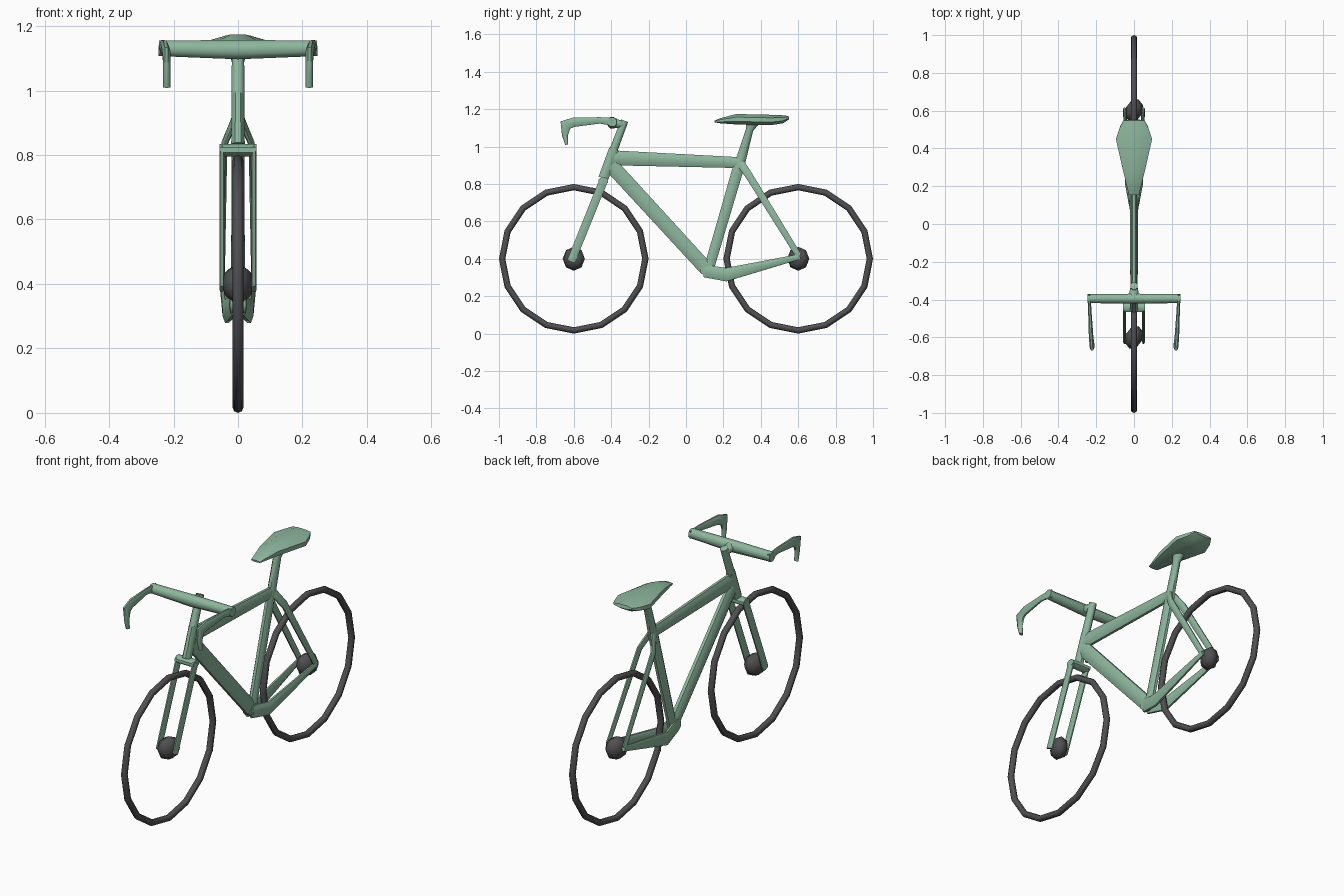
import bpy, bmesh, math
from mathutils import Vector

cube = bpy.data.objects.get("Cube")
if cube:
    bpy.data.objects.remove(cube, do_unlink=True)


def material(name, colour):
    m = bpy.data.materials.new(name)
    m.use_nodes = True
    m.diffuse_color = (*colour, 1)
    bsdf = next(n for n in m.node_tree.nodes if n.type == 'BSDF_PRINCIPLED')
    bsdf.inputs["Base Color"].default_value = (*colour, 1)
    return m


GREEN = material("sage green", (0.27, 0.47, 0.34))
DARK = material("dark grey", (0.08, 0.08, 0.085))


def finish(obj, name, mat, angle):
    obj.name = obj.data.name = name
    obj.data.materials.append(mat)
    bpy.ops.object.select_all(action='DESELECT')
    obj.select_set(True)
    bpy.context.view_layer.objects.active = obj
    bpy.ops.object.shade_smooth_by_angle(angle=math.radians(angle))


def tube(name, path, radii, side=(1, 0, 0), sides=8, angle=50):
    """Loft oval rings along a path; radii are (half along side, half across)."""
    pts = [Vector(p) for p in path]
    bm = bmesh.new()
    rings = []
    for i, (p, (a, b)) in enumerate(zip(pts, radii)):
        before = (p - pts[i - 1]).normalized() if i else Vector()
        after = (pts[i + 1] - p).normalized() if i + 1 < len(pts) else Vector()
        t = (before + after).normalized()
        u = Vector(side)
        u = (u - t * u.dot(t)).normalized()
        v = t.cross(u)
        ring = []
        for k in range(sides):
            w = math.tau * (k + 0.5) / sides
            grow = 1 / math.cos(math.pi / sides)
            ring.append(bm.verts.new(p + (u * a * math.cos(w) + v * b * math.sin(w)) * grow))
        rings.append(ring)
    for r, q in zip(rings, rings[1:]):
        for k in range(sides):
            n = (k + 1) % sides
            bm.faces.new((r[k], r[n], q[n], q[k]))
    bm.faces.new(rings[0])
    bm.faces.new(rings[-1])
    bmesh.ops.recalc_face_normals(bm, faces=bm.faces)
    mesh = bpy.data.meshes.new(name)
    bm.to_mesh(mesh)
    bm.free()
    obj = bpy.data.objects.new(name, mesh)
    bpy.context.collection.objects.link(obj)
    finish(obj, name, GREEN, angle)
    return obj


# Wheels and hubs
for label, y in (("front", -0.6), ("rear", 0.6)):
    bpy.ops.mesh.primitive_torus_add(major_segments=16, minor_segments=8,
                                     major_radius=0.383, minor_radius=0.017,
                                     location=(0, y, 0.4), rotation=(0, math.pi / 2, 0))
    finish(bpy.context.object, label + "_wheel", DARK, 50)
    bpy.ops.mesh.primitive_uv_sphere_add(segments=8, ring_count=4, radius=1,
                                         location=(0, y, 0.4),
                                         rotation=(math.pi / 8, math.pi / 2, 0))
    hub = bpy.context.object
    hub.scale = (0.064, 0.064, 0.046)
    finish(hub, label + "_hub", DARK, 60)

# Main frame tubes
tube("top_tube", [(0, -0.4, 0.94), (0, 0.29, 0.914)], [(0.017, 0.04), (0.017, 0.029)])
tube("down_tube", [(0, -0.4, 0.9), (0, 0.11, 0.345)], [(0.019, 0.04), (0.022, 0.038)])
tube("seat_tube", [(0, 0.12, 0.34), (0, 0.29, 0.92)], [(0.019, 0.027), (0.019, 0.03)])
tube("seat_post", [(0, 0.285, 0.9), (0, 0.34, 1.09), (0, 0.355, 1.13)],
     [(0.019, 0.028), (0.019, 0.02), (0.03, 0.035)])
tube("head_tube", [(0, -0.385, 0.985), (0, -0.442, 0.83)], [(0.02, 0.027), (0.021, 0.027)])
tube("steerer", [(0, -0.328, 1.138), (0, -0.39, 0.975)], [(0.019, 0.02), (0.02, 0.022)])
tube("bottom_bracket", [(-0.024, 0.11, 0.34), (0.024, 0.11, 0.34)],
     [(0.032, 0.032)] * 2, side=(0, 0, 1))

# Fork
tube("fork_crown", [(-0.057, -0.442, 0.815), (0.057, -0.442, 0.815)],
     [(0.019, 0.025)] * 2, side=(0, 0, 1))

# Bars and stem
tube("handlebar", [(-0.246, -0.395, 1.131), (0, -0.395, 1.127), (0.246, -0.395, 1.131)],
     [(0.024, 0.024), (0.03, 0.026), (0.024, 0.024)], side=(0, 0, 1))
tube("stem", [(0, -0.395, 1.125), (0, -0.335, 1.118)], [(0.03, 0.026), (0.019, 0.02)])

# Paired parts
for label, s in (("left", 1), ("right", -1)):
    tube(label + "_fork_leg", [(s * 0.05, -0.44, 0.82), (s * 0.05, -0.615, 0.385)],
         [(0.008, 0.023), (0.008, 0.022)])
    tube(label + "_seat_stay",
         [(s * 0.008, 0.29, 0.915), (s * 0.042, 0.343, 0.835), (s * 0.049, 0.603, 0.415)],
         [(0.01, 0.022), (0.009, 0.02), (0.008, 0.016)])
    tube(label + "_chain_stay",
         [(s * 0.012, 0.1, 0.335), (s * 0.034, 0.215, 0.315), (s * 0.049, 0.61, 0.412)],
         [(0.014, 0.034), (0.014, 0.036), (0.009, 0.014)])
    tube(label + "_drop_bar",
         [(s * 0.238, -0.375, 1.13), (s * 0.234, -0.46, 1.14), (s * 0.227, -0.6, 1.13),
          (s * 0.222, -0.645, 1.115), (s * 0.221, -0.647, 1.06), (s * 0.221, -0.638, 1.01)],
         [(0.008, 0.022), (0.009, 0.017), (0.012, 0.025),
          (0.012, 0.032), (0.011, 0.016), (0.011, 0.008)])

# Saddle
tube("saddle",
     [(0, 0.153, 1.134), (0, 0.185, 1.138), (0, 0.27, 1.146), (0, 0.45, 1.142),
      (0, 0.515, 1.146), (0, 0.55, 1.155)],
     [(0.027, 0.005), (0.034, 0.014), (0.055, 0.028), (0.096, 0.028),
      (0.074, 0.022), (0.055, 0.009)], angle=60)
